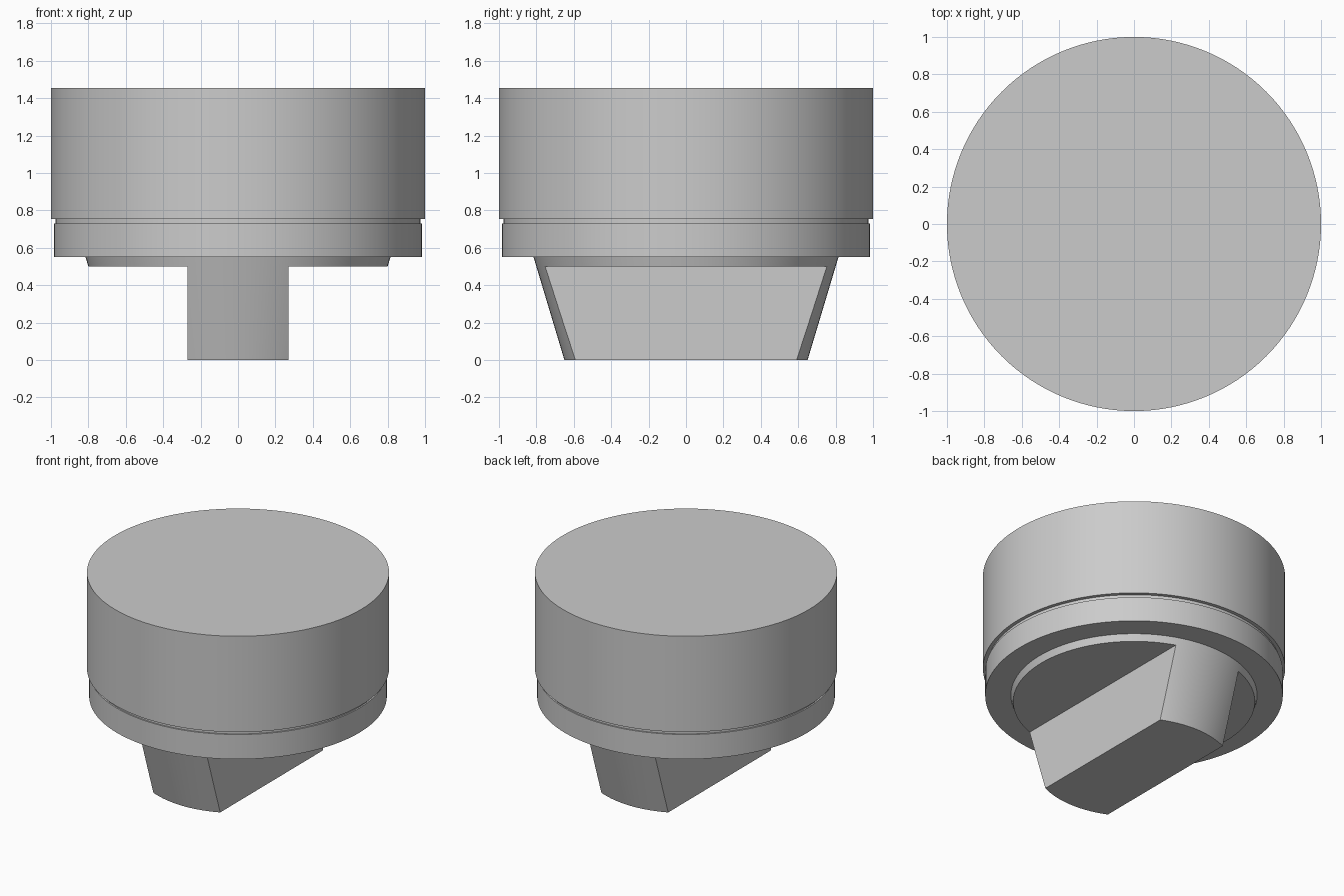
import bpy, bmesh, math
from mathutils import Matrix

SEGMENTS = 128

cube = bpy.data.objects.get("Cube")
if cube:
    bpy.data.objects.remove(cube, do_unlink=True)

grey = bpy.data.materials.new("plain_grey")
grey.use_nodes = True
grey.diffuse_color = (0.6, 0.6, 0.6, 1)
grey.node_tree.nodes["Principled BSDF"].inputs["Base Color"].default_value = (0.6, 0.6, 0.6, 1)


def finish(name, bm):
    """Turn a bmesh into a shaded, coloured object."""
    bmesh.ops.recalc_face_normals(bm, faces=bm.faces)
    mesh = bpy.data.meshes.new(name)
    bm.to_mesh(mesh)
    bm.free()
    mesh.materials.append(grey)
    obj = bpy.data.objects.new(name, mesh)
    bpy.context.collection.objects.link(obj)
    bpy.ops.object.select_all(action="DESELECT")
    obj.select_set(True)
    bpy.context.view_layer.objects.active = obj
    bpy.ops.object.shade_smooth_by_angle(angle=math.radians(30))
    return obj


def lathe(name, profile):
    """Closed solid of revolution from (radius, height) points, bottom to top."""
    bm = bmesh.new()
    rings = []
    for r, z in profile:
        rings.append([bm.verts.new((r * math.cos(a), r * math.sin(a), z))
                      for a in (math.tau * i / SEGMENTS for i in range(SEGMENTS))])
    for low, high in zip(rings, rings[1:]):
        for i in range(SEGMENTS):
            j = (i + 1) % SEGMENTS
            bm.faces.new((low[i], low[j], high[j], high[i]))
    bm.faces.new(rings[0][::-1])
    bm.faces.new(rings[-1])
    return finish(name, bm)


# Round body: tapered boss, lower collar, thin groove, wide cap
lathe("round_body", [(0.80, 0.5), (0.815, 0.55), (0.985, 0.55), (0.985, 0.73),
                     (0.975, 0.73), (0.975, 0.755), (1, 0.755), (1, 1.455)])

# Tapered drive bar: a cone sliced flat on both sides
bm = bmesh.new()
bmesh.ops.create_cone(bm, cap_ends=True, segments=SEGMENTS, radius1=0.65,
                      radius2=0.80, depth=0.5, matrix=Matrix.Translation((0, 0, 0.25)))
for side in (-1, 1):
    cut = bmesh.ops.bisect_plane(bm, geom=bm.verts[:] + bm.edges[:] + bm.faces[:],
                                 plane_co=(side * 0.27, 0, 0), plane_no=(side, 0, 0),
                                 clear_outer=True)
    edges = [g for g in cut["geom_cut"] if isinstance(g, bmesh.types.BMEdge)]
    bmesh.ops.edgeloop_fill(bm, edges=edges)
bmesh.ops.recalc_face_normals(bm, faces=bm.faces)
# Open the end that sits against the boss
hidden = [f for f in bm.faces if f.normal.z > 0.9]
bmesh.ops.delete(bm, geom=hidden, context="FACES_ONLY")
finish("drive_bar", bm)
